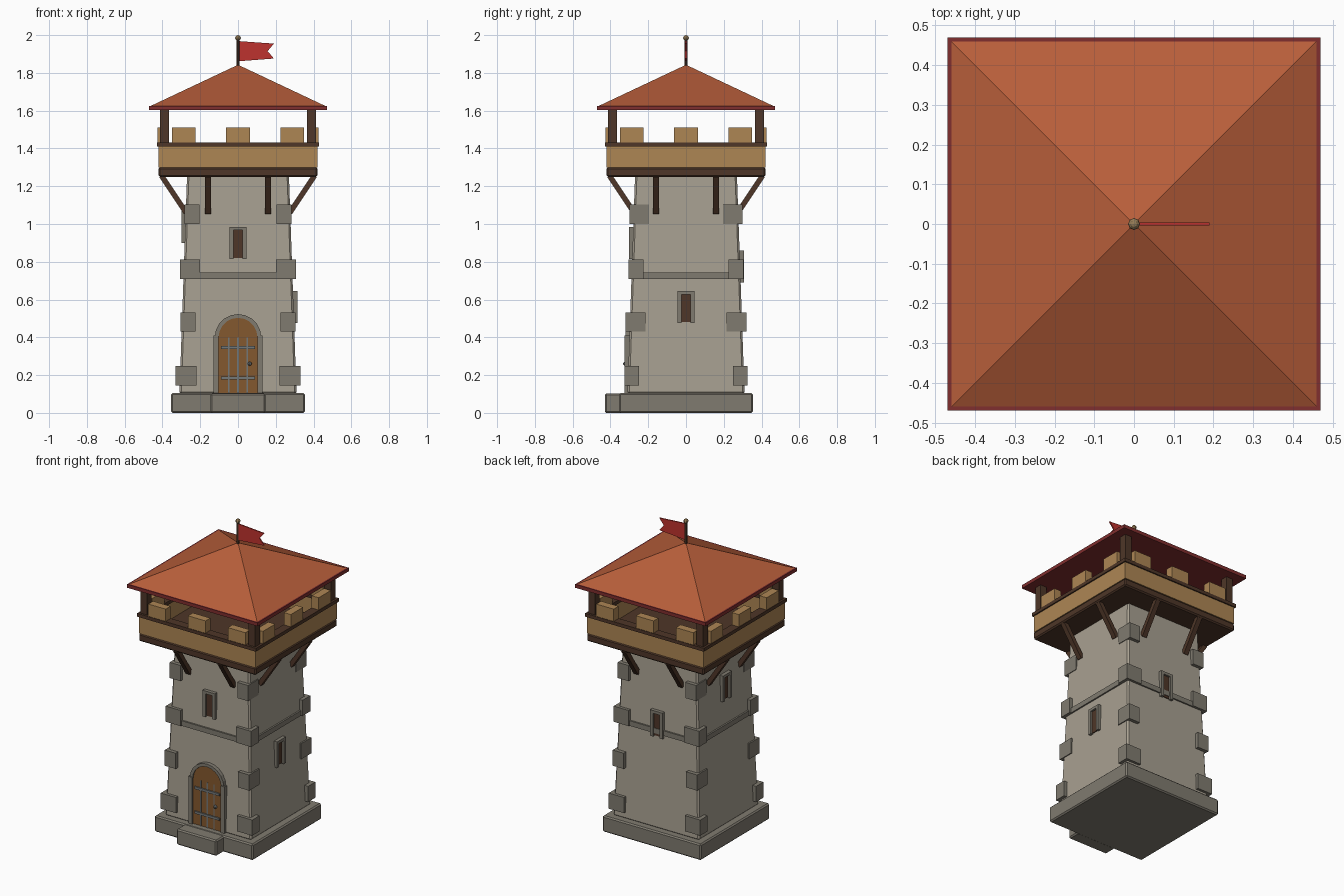
import bpy, bmesh, math
from mathutils import Matrix, Vector

cube = bpy.data.objects.get("Cube")
if cube:
    bpy.data.objects.remove(cube, do_unlink=True)


def material(name, rgb):
    lin = [((c / 255 + 0.055) / 1.055) ** 2.4 for c in rgb] + [1]
    m = bpy.data.materials.new(name)
    m.use_nodes = True
    m.diffuse_color = lin
    m.node_tree.nodes["Principled BSDF"].inputs["Base Color"].default_value = lin
    return m


STONE = material("light stone", (168, 160, 145))
TRIM = material("dark stone", (128, 123, 112))
WOOD = material("dark wood", (78, 54, 40))
PLANK = material("tan wood", (174, 134, 84))
ROOF = material("roof orange", (184, 94, 58))
EAVE = material("eave red", (128, 46, 46))
FLAG = material("flag red", (190, 50, 46))
DOOR = material("door brown", (132, 88, 46))
IRON = material("iron grey", (116, 120, 120))
BRASS = material("brass", (150, 124, 86))


def box(bm, x, y, z, rot=Matrix()):
    """Box between the (low, high) pairs of each axis, then turned by rot."""
    lo, hi = Vector((x[0], y[0], z[0])), Vector((x[1], y[1], z[1]))
    mat = rot @ Matrix.Translation((lo + hi) / 2) @ Matrix.Diagonal((*(hi - lo), 1))
    bmesh.ops.create_cube(bm, size=1, matrix=mat)


def prism(bm, pts, y0, y1):
    """Extrude an outline in x and z from depth y0 to y1."""
    face = bm.faces.new([bm.verts.new((x, y0, z)) for x, z in pts])
    ext = bmesh.ops.extrude_face_region(bm, geom=[face])["geom"]
    verts = [v for v in ext if isinstance(v, bmesh.types.BMVert)]
    bmesh.ops.translate(bm, vec=(0, y1 - y0, 0), verts=verts)


def frustum(bm, z0, z1, r0, r1):
    """Square tapered block with half widths r0 and r1."""
    bmesh.ops.create_cone(bm, cap_ends=True, segments=4, radius1=r0 * math.sqrt(2),
                          radius2=r1 * math.sqrt(2), depth=z1 - z0,
                          matrix=Matrix.Translation((0, 0, (z0 + z1) / 2))
                          @ Matrix.Rotation(math.pi / 4, 4, "Z"))


def finish(name, bm, mat, bevel=0):
    bmesh.ops.recalc_face_normals(bm, faces=bm.faces)
    mesh = bpy.data.meshes.new(name)
    bm.to_mesh(mesh)
    bm.free()
    mesh.materials.append(mat)
    ob = bpy.data.objects.new(name, mesh)
    bpy.context.collection.objects.link(ob)
    if bevel:
        mod = ob.modifiers.new("Bevel", "BEVEL")
        mod.width, mod.segments = bevel, 1
    return ob


def half_width(z):
    return 0.31 - 0.04 * (z - 0.1) / 1.15


SIDES = [Matrix.Rotation(k * math.pi / 2, 4, "Z") for k in range(4)]

# Plinth and door step
bm = bmesh.new()
box(bm, (-0.355, 0.355), (-0.355, 0.355), (0, 0.105))
finish("plinth", bm, TRIM, 0.008)
bm = bmesh.new()
box(bm, (-0.145, 0.145), (-0.43, -0.34), (0, 0.102))
finish("door_step", bm, TRIM, 0.008)

# Tapered tower with string course
bm = bmesh.new()
frustum(bm, 0.1, 1.26, half_width(0.1), half_width(1.26))
finish("tower_wall", bm, STONE, 0.01)
bm = bmesh.new()
box(bm, (-0.298, 0.298), (-0.298, 0.298), (0.71, 0.743))
finish("string_course", bm, TRIM)

# Corner stones, long side alternating
bm = bmesh.new()
for z, x, y in ((0.145, (0.22, 0.33), (0.25, 0.325)), (0.43, (0.225, 0.305), (0.215, 0.32)),
                (0.71, (0.2, 0.308), (0.225, 0.305)), (1.0, (0.205, 0.283), (0.195, 0.3))):
    for sx in (-1, 1):
        for sy in (-1, 1):
            box(bm, sorted(sx * v for v in x), sorted(sy * v for v in y), (z, z + 0.102))
finish("corner_stones", bm, TRIM)

# Windows at a different height on each side
frames, panes = bmesh.new(), bmesh.new()
for rot, z in zip(SIDES, (0.9, 0.56, 0.775, 0.985)):
    w = half_width(z)
    depth = (-w - 0.02, -w + 0.03)
    box(frames, (-0.045, 0.045), depth, (z + 0.067, z + 0.085), rot)
    for x in ((-0.045, -0.024), (0.024, 0.045)):
        box(frames, x, depth, (z - 0.085, z + 0.067), rot)
    box(panes, (-0.024, 0.024), (-w - 0.008, -w + 0.03), (z - 0.08, z + 0.067), rot)
finish("window_frames", frames, TRIM)
finish("window_panes", panes, WOOD)

# Arched door and its stone surround
SPRING, R_IN, R_OUT = 0.4, 0.103, 0.13


def arc(r, n=10):
    return [(r * math.cos(math.pi * i / n), SPRING + r * math.sin(math.pi * i / n))
            for i in range(n + 1)]


bm = bmesh.new()
prism(bm, [(-R_IN, 0.1)] + [(R_IN, 0.1)] + arc(R_IN), -0.314, -0.27)
finish("door", bm, DOOR)
bm = bmesh.new()
prism(bm, arc(R_OUT - 0.007) + arc(R_IN)[::-1], -0.321, -0.27)
for x in ((-R_OUT, -R_IN), (R_IN, R_OUT)):
    box(bm, x, (-0.326, -0.27), (0.1, 0.41))
finish("door_surround", bm, TRIM)

# Door ironwork
bm = bmesh.new()
for x in (-0.048, 0, 0.048):
    box(bm, (x - 0.004, x + 0.004), (-0.317, -0.31), (0.105, 0.4))
for z in (0.185, 0.345):
    box(bm, (-0.09, 0.09), (-0.322, -0.31), (z - 0.008, z + 0.008))
bmesh.ops.create_uvsphere(bm, u_segments=8, v_segments=6, radius=0.011,
                          matrix=Matrix.Translation((0.062, -0.322, 0.26)))
finish("door_ironwork", bm, IRON)

# Platform floor
bm = bmesh.new()
box(bm, (-0.422, 0.422), (-0.422, 0.422), (1.25, 1.3))
finish("platform", bm, WOOD, 0.008)

# Parapet, rail, merlons and braces on every side
walls, rails, merlons, braces = (bmesh.new() for _ in range(4))
for rot in SIDES:
    box(walls, (-0.42, 0.38), (-0.42, -0.38), (1.3, 1.412), rot)
    box(rails, (-0.428, 0.372), (-0.428, -0.372), (1.41, 1.432), rot)
    for x in (-0.287, 0, 0.287):
        box(merlons, (x - 0.063, x + 0.063), (-0.425, -0.375), (1.43, 1.512), rot)
    top, foot = Vector((0, -0.405, 1.255)), Vector((0, -0.275, 1.06))
    run = top - foot
    tilt = Matrix.Rotation(math.atan2(-run.y, run.z), 4, "X")
    for x in (-0.16, 0.16):
        place = rot @ Matrix.Translation((top + foot) / 2 + Vector((x, 0, 0))) @ tilt
        half = run.length / 2
        box(braces, (-0.016, 0.016), (-0.014, 0.014), (-half, half), place)
finish("parapet", walls, PLANK)
finish("parapet_rail", rails, WOOD)
finish("merlons", merlons, PLANK)
finish("braces", braces, WOOD)

# Roof posts
bm = bmesh.new()
for rot in SIDES:
    box(bm, (0.366, 0.414), (0.366, 0.414), (1.29, 1.61), rot)
finish("roof_posts", bm, WOOD)

# Pyramid roof on a flat eave
bm = bmesh.new()
box(bm, (-0.47, 0.47), (-0.47, 0.47), (1.603, 1.626))
finish("eave", bm, EAVE)
bm = bmesh.new()
frustum(bm, 1.626, 1.842, 0.46, 0.002)
finish("roof", bm, ROOF)

# Flag pole, knob and swallow-tailed flag
bm = bmesh.new()
bmesh.ops.create_cone(bm, cap_ends=True, segments=8, radius1=0.009, radius2=0.009,
                      depth=0.17, matrix=Matrix.Translation((0, 0, 1.9)))
finish("flag_pole", bm, WOOD)
bm = bmesh.new()
bmesh.ops.create_uvsphere(bm, u_segments=8, v_segments=6, radius=0.015,
                          matrix=Matrix.Translation((0, 0, 1.985)))
finish("pole_knob", bm, BRASS)
bm = bmesh.new()
prism(bm, [(0.006, 1.862), (0.19, 1.876), (0.157, 1.915), (0.19, 1.955), (0.006, 1.968)],
      -0.004, 0.004)
finish("flag", bm, FLAG)
